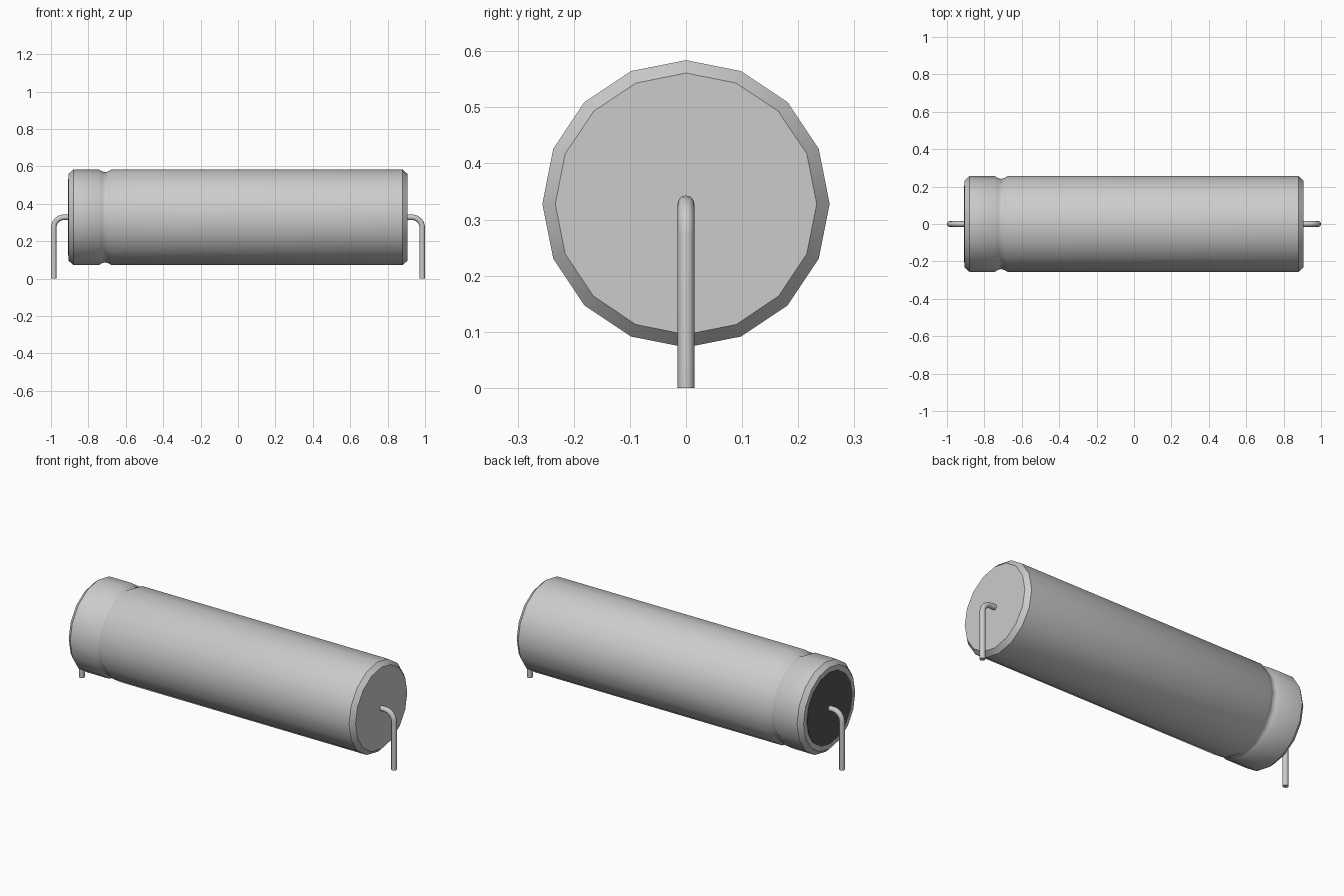
import bpy, bmesh, math
from mathutils import Vector

cube = bpy.data.objects.get("Cube")
if cube:
    bpy.data.objects.remove(cube)

SIDES, AXIS_Z, WIRE = 16, 0.328, 0.0148


def material(name, value):
    mat = bpy.data.materials.new(name)
    mat.use_nodes = True
    colour = (value, value, value, 1)
    mat.diffuse_color = colour
    mat.node_tree.nodes["Principled BSDF"].inputs["Base Color"].default_value = colour
    return mat


metal = material("light grey metal", 0.6)
rubber = material("dark grey seal", 0.09)


def tube(name, rings, mat, sides, cap_start=True, cap_end=True):
    """Skin rings given as (centre, radius, tilt of the tube direction in the xz plane)."""
    bm = bmesh.new()
    loops = []
    for centre, radius, tilt in rings:
        across = Vector((-math.sin(tilt), 0, math.cos(tilt)))
        loops.append([bm.verts.new(Vector(centre) + radius * (
            math.cos(math.tau * i / sides) * across
            + math.sin(math.tau * i / sides) * Vector((0, 1, 0)))) for i in range(sides)])
    for a, b in zip(loops, loops[1:]):
        for i in range(sides):
            j = (i + 1) % sides
            bm.faces.new((a[i], a[j], b[j], b[i]))
    if cap_start:
        bm.faces.new(loops[0])
    if cap_end:
        bm.faces.new(loops[-1])
    bmesh.ops.recalc_face_normals(bm, faces=bm.faces)
    mesh = bpy.data.meshes.new(name)
    bm.to_mesh(mesh)
    bm.free()
    mesh.materials.append(mat)
    obj = bpy.data.objects.new(name, mesh)
    bpy.context.collection.objects.link(obj)
    bpy.ops.object.select_all(action='DESELECT')
    obj.select_set(True)
    bpy.context.view_layer.objects.active = obj
    bpy.ops.object.shade_smooth_by_angle(angle=math.radians(40))
    return obj


def lathe(name, profile, mat):
    return tube(name, [((x, 0, AXIS_Z), r, 0) for x, r in profile], mat, SIDES)


# Can with chamfered ends and a crimped groove
lathe("can", [(-0.905, 0.233), (-0.88, 0.256), (-0.745, 0.256), (-0.725, 0.245),
              (-0.71, 0.241), (-0.695, 0.245), (-0.675, 0.256),
              (0.88, 0.256), (0.905, 0.233)], metal)

# Seal disc on the crimped end
lathe("end_seal", [(-0.908, 0.205), (-0.9, 0.205)], rubber)

# Bent wire leads, one at each end
for side, name in ((1, "left_lead"), (-1, "right_lead")):
    bend, reach, steps = 0.055, 0.985, 6
    rings = [((side * 0.89, 0, AXIS_Z), WIRE, 0)]
    for k in range(steps + 1):
        a = math.pi / 2 * k / steps
        rings.append(((side * (reach - bend + bend * math.sin(a)), 0,
                       AXIS_Z - bend + bend * math.cos(a)), WIRE, -side * a))
    rings.append(((side * reach, 0, 0), WIRE, -side * math.pi / 2))
    tube(name, rings, metal, 12)
